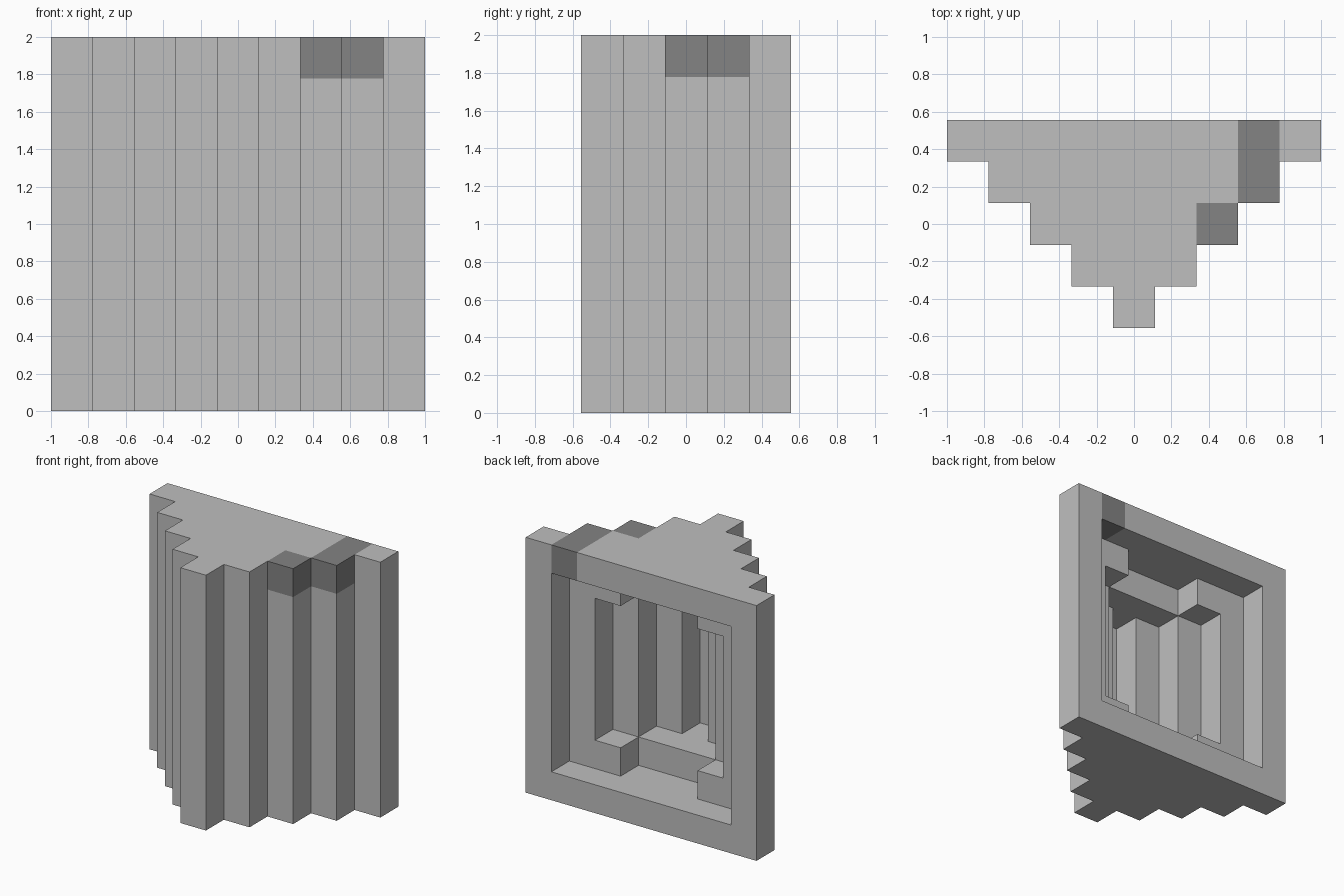
import bpy, bmesh, math
from mathutils import Vector

if "Cube" in bpy.data.objects:
    bpy.data.objects.remove(bpy.data.objects["Cube"], do_unlink=True)

U = 2 / 9          # size of one block
TALL = 9           # blocks in height


def material(name, grey):
    m = bpy.data.materials.new(name)
    m.use_nodes = True
    col = (grey, grey, grey, 1)
    m.diffuse_color = col
    m.node_tree.nodes["Principled BSDF"].inputs["Base Color"].default_value = col
    return m


MATS = [material("light_grey", 0.52), material("dark_grey", 0.23)]

# Layers from back to front; each gets one block narrower per side.
# Openings are (half width, margin from top and bottom) in blocks.
LAYERS = [
    ("back_frame", [(3, 1)]),
    ("cross_opening_frame", [(2, 2), (1, 1)]),
    ("middle_wall", [(1, 2)]),
    ("inner_wall", [(0, 2)]),
    ("front_column", []),
]
# Dark blocks on the top edge: (x, layer)
DARK = {(3, 0), (3, 1), (2, 2)}


def solid(x, b, z):
    if not (0 <= b < len(LAYERS) and 0 <= z < TALL and abs(x) <= 4 - b):
        return False
    return not any(abs(x) <= w and m <= z < TALL - m for w, m in LAYERS[b][1])


def add_side(bm, centre, n):
    """Square side of a block, facing along n."""
    n = Vector(n)
    u = Vector((n.y, n.z, n.x))
    v = n.cross(u)
    corners = [(-1, -1), (1, -1), (1, 1), (-1, 1)]
    return bm.faces.new([bm.verts.new((centre + (n + u * i + v * j) / 2) * U)
                         for i, j in corners])


def build_layer(b, name):
    bm = bmesh.new()
    for x in range(-4, 5):
        for z in range(TALL):
            if not solid(x, b, z):
                continue
            centre = Vector((x, 2 - b, z + 0.5))
            for axis in range(3):
                for s in (-1, 1):
                    n = [0, 0, 0]
                    n[axis] = s
                    # only sides open to the air
                    if not solid(x + n[0], b - n[1], z + n[2]):
                        f = add_side(bm, centre, n)
                        f.material_index = int(z == TALL - 1 and (x, b) in DARK)
    # merge the block sides into large flat faces
    bmesh.ops.remove_doubles(bm, verts=bm.verts[:], dist=1e-4)
    bmesh.ops.dissolve_limit(bm, angle_limit=math.radians(1), verts=bm.verts[:],
                             edges=bm.edges[:], delimit={'MATERIAL'})
    me = bpy.data.meshes.new(name)
    bm.to_mesh(me)
    bm.free()
    for m in MATS:
        me.materials.append(m)
    bpy.context.collection.objects.link(bpy.data.objects.new(name, me))


for index, (layer_name, _) in enumerate(LAYERS):
    build_layer(index, layer_name)
